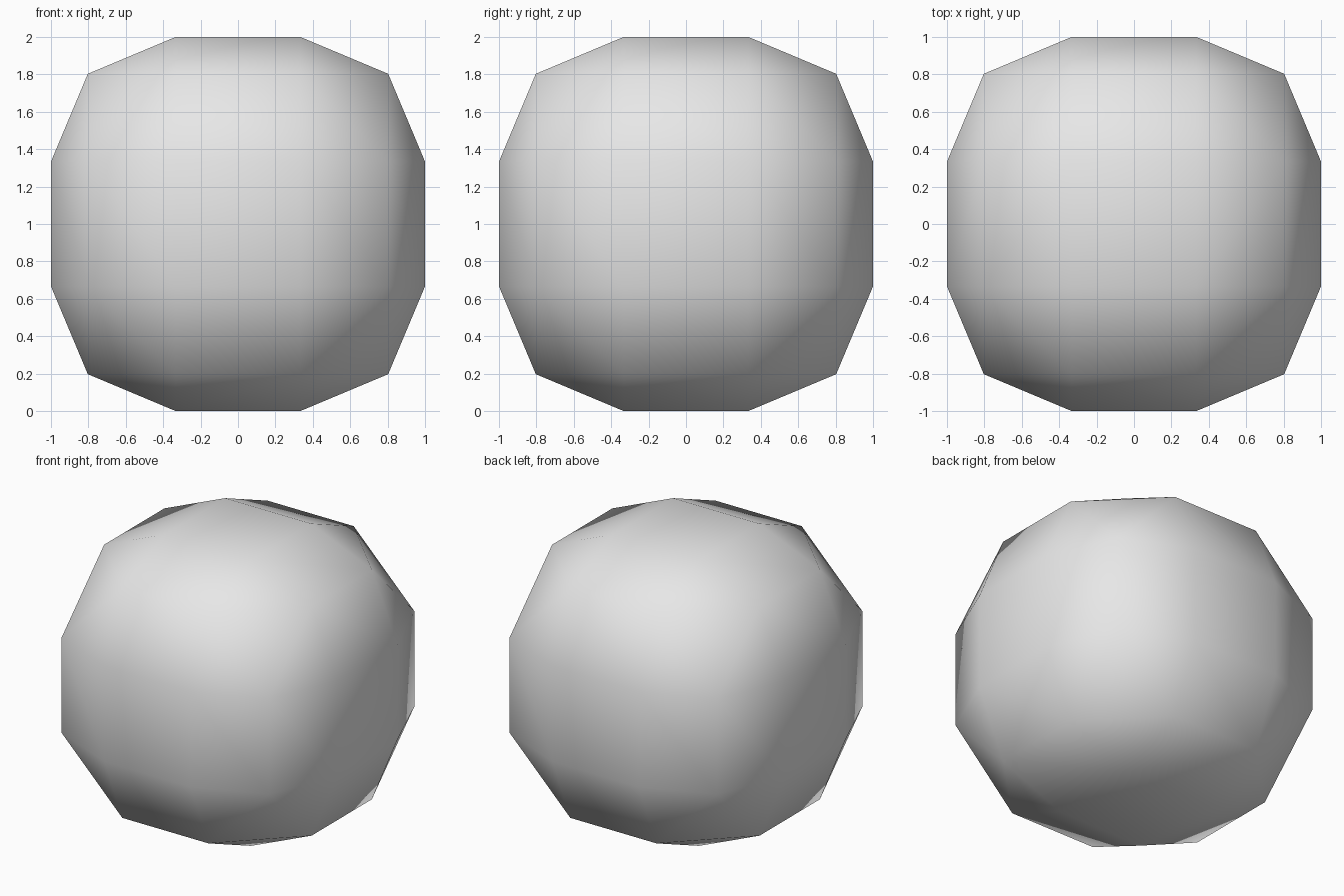
import bpy
import bmesh
import math

default = bpy.data.objects.get("Cube")
if default:
    bpy.data.objects.remove(default, do_unlink=True)

EDGE = 0.803   # how far the rounded cube edges reach from the centre

# Plain grey surface
grey = bpy.data.materials.new("light grey")
grey.use_nodes = True
grey.diffuse_color = (0.8, 0.8, 0.8, 1)
grey.node_tree.nodes["Principled BSDF"].inputs["Base Color"].default_value = (0.8, 0.8, 0.8, 1)

# Cube with a three by three grid on each side
bm = bmesh.new()
bmesh.ops.create_cube(bm, size=2)
bmesh.ops.subdivide_edges(bm, edges=bm.edges[:], cuts=2, use_grid_fill=True)


def outer_axes(v):
    return [i for i in range(3) if abs(v.co[i]) > 0.9]


corners = [v for v in bm.verts if len(outer_axes(v)) == 3]
edge_verts = [v for v in bm.verts if len(outer_axes(v)) == 2]

# Cut each corner square along its diagonal, then flatten the corner to one triangle
for corner in corners:
    for face in list(corner.link_faces):
        a, b = [e.other_vert(corner) for e in corner.link_edges if e in face.edges[:]]
        bmesh.utils.face_split(face, a, b)
bmesh.ops.dissolve_verts(bm, verts=corners)

# Pull the cube edges inward
for v in edge_verts:
    for i in outer_axes(v):
        v.co[i] = math.copysign(EDGE, v.co[i])

# Smooth shading, with the cube edges kept sharp
bmesh.ops.recalc_face_normals(bm, faces=bm.faces[:])
bm.normal_update()
for f in bm.faces:
    f.smooth = True
for e in bm.edges:
    e.smooth = e.calc_face_angle(0) < math.radians(30)

mesh = bpy.data.meshes.new("rounded_block")
bm.to_mesh(mesh)
bm.free()
mesh.materials.append(grey)
block = bpy.data.objects.new("rounded_block", mesh)
block.location.z = 1
bpy.context.collection.objects.link(block)
